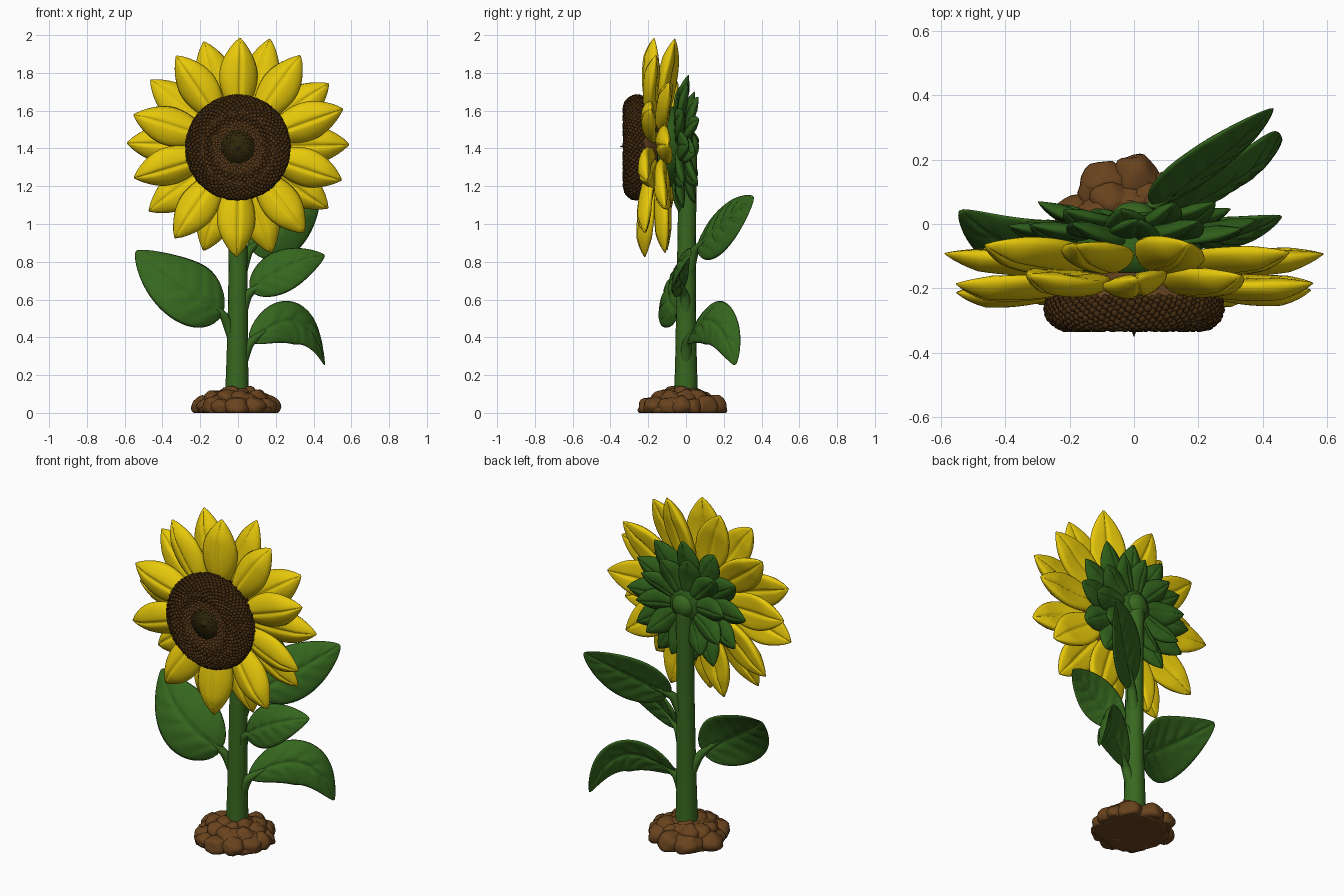
import bpy, bmesh, math, random
from mathutils import Vector, noise

if "Cube" in bpy.data.objects:
    bpy.data.objects.remove(bpy.data.objects["Cube"])

random.seed(4)
HEAD_Z = 1.41


def mat(name, r, g, b):
    m = bpy.data.materials.new(name)
    m.diffuse_color = (r, g, b, 1)
    m.use_nodes = True
    m.node_tree.nodes["Principled BSDF"].inputs["Base Color"].default_value = m.diffuse_color
    return m


YELLOW = mat("petal yellow", 0.80, 0.58, 0.003)
LEAF = mat("leaf green", 0.036, 0.135, 0.013)
STEM = mat("stem green", 0.040, 0.14, 0.014)
SEPAL = mat("sepal green", 0.027, 0.108, 0.010)
SEED = mat("seed dark brown", 0.056, 0.024, 0.005)
RING = mat("ring brown", 0.12, 0.052, 0.013)
CORE = mat("centre olive", 0.030, 0.021, 0.003)
SOIL = mat("soil brown", 0.14, 0.056, 0.013)


def finish(name, bm, *mats):
    bmesh.ops.recalc_face_normals(bm, faces=bm.faces)
    for f in bm.faces:
        f.smooth = True
    me = bpy.data.meshes.new(name)
    bm.to_mesh(me)
    bm.free()
    for m in mats:
        me.materials.append(m)
    ob = bpy.data.objects.new(name, me)
    bpy.context.collection.objects.link(ob)
    return ob


def blade(bm, pts, side, width, p, q, base, thick, cup=0.0, veins=0, rows=16):
    """Closed, puffed leaf shape along a three-point Bezier."""
    a, b, c = map(Vector, pts)
    half = [-1, -.92, -.78, -.6, -.42, -.28, -.16, -.07]
    ss = half + [0] + [-s for s in reversed(half)]
    loop = [(s, 1) for s in ss] + [(s, -1) for s in reversed(ss[1:-1])]
    prev = None
    for i in range(rows + 1):
        t = 0.006 + 0.988 * i / rows
        o = a * (1 - t) ** 2 + b * 2 * t * (1 - t) + c * t * t
        tan = ((b - a) * (1 - t) + (c - b) * t).normalized()
        S = Vector(side)
        S = (S - tan * S.dot(tan)).normalized()
        N = tan.cross(S)
        w = math.sin(math.pi * t ** p) ** q + base * (1 - t) ** 2
        ring = []
        for s, f in loop:
            h = thick * math.sqrt(max(0, 1 - s * s)) * min(1, w * 1.2)
            groove = math.exp(-(s / 0.09) ** 2) * (0.65 if veins else 0.3)
            if veins:
                ph = ((t - 0.22 * abs(s)) * veins) % 1 - 0.5
                groove = max(groove, 0.5 * math.exp(-(ph / 0.13) ** 2) * (abs(s) < 0.85))
            h *= f * (1 - groove)
            ring.append(bm.verts.new(o + S * (s * width * w) + N * (h + cup * width * w * s * s)))
        n = len(ring)
        if prev:
            for k in range(n):
                bm.faces.new((prev[k], prev[(k + 1) % n], ring[(k + 1) % n], ring[k]))
        else:
            bm.faces.new(ring)
        prev = ring
    bm.faces.new(prev)


def tube(name, pts, radii, m):
    cu = bpy.data.curves.new(name, 'CURVE')
    cu.dimensions = '3D'
    cu.bevel_depth, cu.bevel_resolution, cu.use_fill_caps = 1, 6, True
    sp = cu.splines.new('NURBS')
    sp.points.add(len(pts) - 1)
    for pt, co, r in zip(sp.points, pts, radii):
        pt.co, pt.radius = (*co, 1), r
    sp.order_u, sp.use_endpoint_u, sp.resolution_u = 3, True, 6
    sp.use_smooth = True
    cu.materials.append(m)
    ob = bpy.data.objects.new(name, cu)
    bpy.context.collection.objects.link(ob)
    bpy.ops.object.select_all(action='DESELECT')
    ob.select_set(True)
    bpy.context.view_layer.objects.active = ob
    bpy.ops.object.convert(target='MESH')


def lathe(name, profile, m, n=48):
    """Spin (radius, y) points about the head's y axis."""
    bm = bmesh.new()
    vs = [bm.verts.new((r, y, HEAD_Z)) for r, y in profile]
    es = [bm.edges.new(e) for e in zip(vs, vs[1:])]
    bmesh.ops.spin(bm, geom=vs + es, cent=(0, 0, HEAD_Z), axis=(0, 1, 0),
                   angle=2 * math.pi, steps=n)
    bmesh.ops.remove_doubles(bm, verts=bm.verts, dist=1e-4)
    return finish(name, bm, m)


def whorl(name, m, count, start, r0, r1, y0, ym, y1, width, thick, face, cup, tilt=0, twist=.3):
    """Ring of petals or sepals around the head; tilt leans the top back."""
    bm = bmesh.new()
    for i in range(count):
        th = math.radians(start + 360 * i / count + random.uniform(-2, 2))
        d = Vector((math.cos(th), 0, math.sin(th)))
        R = r1 + random.uniform(-.01, .01)
        dy = random.uniform(-.015, .015) + tilt * d.z
        c = Vector((0, 0, HEAD_Z))
        pts = [c + d * r0 + Vector((0, y0, 0)),
               c + d * (r0 + R) / 2 + Vector((0, ym + dy / 2, 0)),
               c + d * R + Vector((0, y1 + dy, 0))]
        side = Vector((-d.z, random.uniform(-twist, twist), d.x)) * face
        blade(bm, pts, side, width, 1.12, .8, .35, thick, cup)
    return finish(name, bm, m)


# Petals: front and back rings, alternating
whorl("front_petals", YELLOW, 10, 90, .17, .585, -.17, -.235, -.195, .096, .036, 1, -.22, .03)
whorl("back_petals", YELLOW, 10, 108, .15, .588, -.12, -.14, -.085, .098, .036, 1, -.22, .02, .4)

# Sepals behind the petals
whorl("outer_sepals", SEPAL, 12, 90, .06, .385, -.02, -.045, .0, .078, .026, -1, -.2)
whorl("inner_sepals", SEPAL, 10, 100, .05, .30, .005, -.005, .055, .066, .024, -1, -.2)

# Head: green backing and the seed bed
lathe("head_backing", [(0, .05), (.05, .045), (.1, .015), (.19, -.03), (.22, -.09), (.2, -.16), (0, -.16)], SEPAL)
ARC_R, ARC = .205, .065
bed = [(0, -.314), (.12, -.316), (ARC_R, -.322)]
bed += [(ARC_R + .06 * math.sin(k * .35), -.26 - .06 * math.cos(k * .35)) for k in range(1, 7)]
lathe("seed_bed", bed + [(.22, -.15), (0, -.15)], RING)

# Seeds in a sunflower spiral, coloured by ring
ico = bmesh.new()
bmesh.ops.create_icosphere(ico, subdivisions=1, radius=1)
unit = [v.co.copy() for v in ico.verts]
tris = [[v.index for v in f.verts] for f in ico.faces]
ico.free()
bm = bmesh.new()
COUNT = 1000
for i in range(COUNT):
    a = .345 * math.sqrt((i + .5) / COUNT)
    th = i * 2.39996
    ang = max(0, a - ARC_R) / ARC
    r = a if a < ARC_R else ARC_R + ARC * math.sin(ang)
    y = -.26 - .063 * math.cos(ang) + (.008 if a < .15 else 0)
    if r < .088:
        mi, size = 2, .0085
    elif r < .14 or .178 < r < .198:
        mi, size = 1, .009
    else:
        mi, size = 0, .0125
    pos = Vector((r * math.cos(th), y, HEAD_Z - .005 + r * math.sin(th)))
    size *= random.uniform(.8, 1.2)
    vs = [bm.verts.new(pos + u * size) for u in unit]
    for t in tris:
        bm.faces.new([vs[k] for k in t]).material_index = mi
finish("seeds", bm, SEED, RING, CORE)
lathe("centre_disc", [(0, -.352), (.008, -.33), (.03, -.322), (.088, -.319), (.088, -.30), (0, -.30)], CORE, 32)

# Stem, bending forward into the head
tube("stem", [(-.005, 0, .05), (-.005, 0, .2), (0, 0, .6), (0, .005, 1.0), (0, .008, 1.3), (0, .005, 1.42), (0, -.06, 1.45)],
     [.066, .058, .052, .048, .05, .056, .06], STEM)
lathe("stem_top", [(0, .07), (.035, .064), (.062, .045), (.075, .01), (.06, -.03), (0, -.04)], STEM, 24)

# Leaves: stalk points, midrib points, side direction, half width, width peak
LEAVES = [
    ("left_leaf", [(-.01, 0, .36), (-.05, -.01, .46), (-.08, -.04, .53), (-.18, -.07, .61)],
     [(-.08, -.04, .53), (-.30, -.17, .67), (-.54, .045, .86)], (-.55, -.42, -.72), .175, .78),
    ("right_middle_leaf", [(.01, 0, .5), (.035, 0, .6), (.07, -.02, .65), (.16, -.035, .70)],
     [(.07, -.02, .65), (.26, -.08, .80), (.46, .025, .835)], (-.42, .38, .85), .115, .78),
    ("right_lower_leaf", [(.01, 0, .24), (.045, 0, .35), (.08, .01, .39), (.15, .05, .44)],
     [(.07, .01, .38), (.37, .16, .64), (.46, .26, .25)], (-.05, .38, .92), .12, .9),
    ("right_back_leaf", [(.01, .01, .72), (.04, .03, .83), (.07, .06, .88), (.15, .13, .93)],
     [(.07, .06, .87), (.26, .2, 1.0), (.43, .36, 1.14)], (-.40, .12, .9), .145, .8),
]
for name, stalk, mid, side, width, peak in LEAVES:
    tube(name + "_stalk", stalk, [.034, .028, .022, .008], STEM)
    bm = bmesh.new()
    blade(bm, mid, side, width, peak, .7, .1, .018, -.14, veins=6, rows=44)
    finish(name, bm, LEAF)

# Soil mound: overlapping clods flattened on the ground
bm = bmesh.new()
clods = [(0, -.02, .02, .2, .1)]
for count, ring, z, size in ((13, .172, .03, .068), (9, .115, .068, .062), (6, .06, .098, .05)):
    for i in range(count):
        th = 2 * math.pi * (i + random.uniform(-.35, .35)) / count
        s = size * random.uniform(.75, 1.15)
        rr = ring * random.uniform(.92, 1.06)
        clods.append((rr * math.cos(th) - .004, -.022 + rr * math.sin(th) * .93, z, s, s * .85))
for x, y, z, s, h in clods:
    vs = bmesh.ops.create_icosphere(bm, subdivisions=3, radius=1)['verts']
    for v in vs:
        k = 1 + .22 * noise.noise(v.co * 1.6 + Vector((x, y, z)) * 40)
        v.co = Vector((x + v.co.x * s * k, y + v.co.y * s * k, max(0, z + v.co.z * h * k)))
finish("soil_mound", bm, SOIL)
